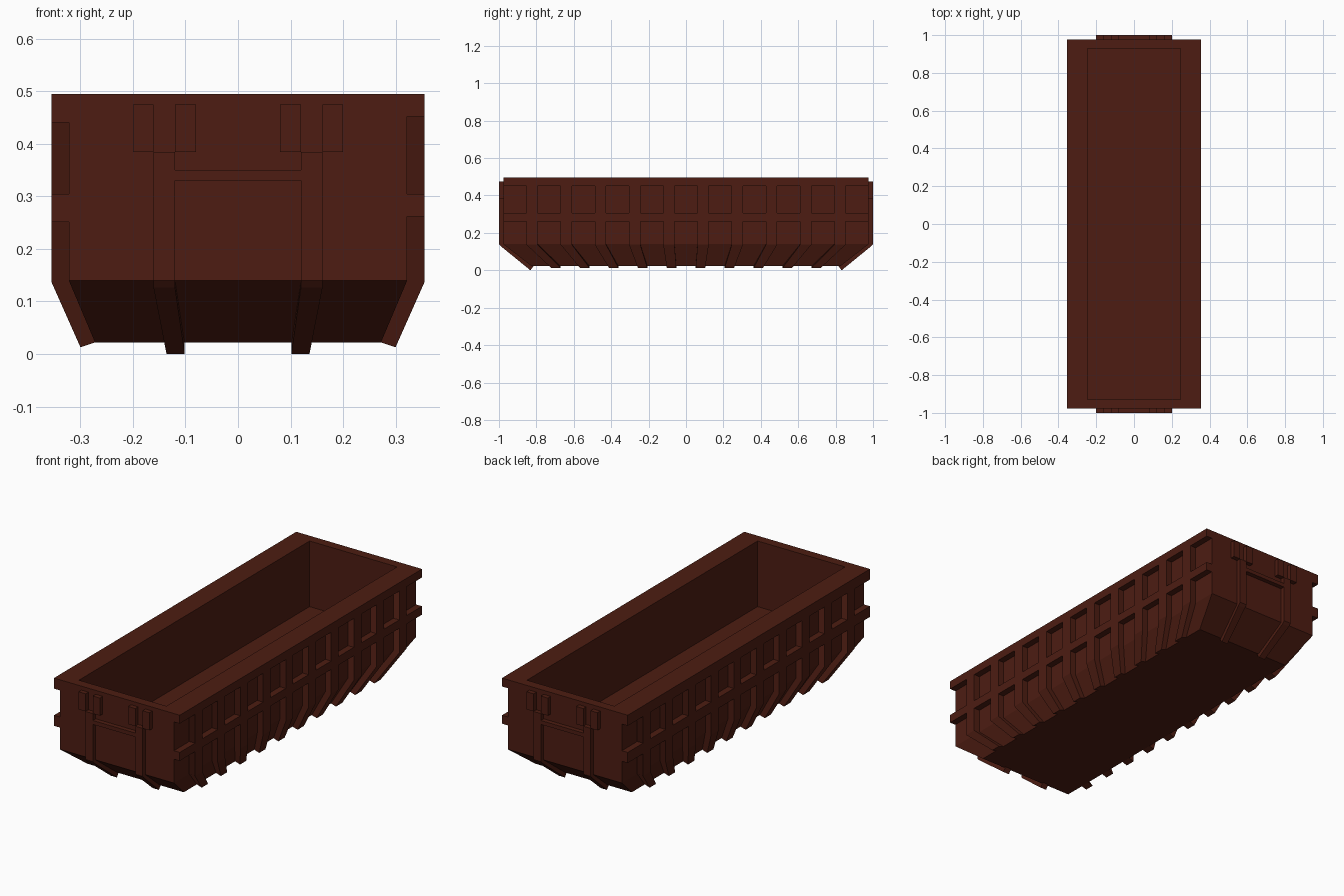
import bpy, bmesh

if "Cube" in bpy.data.objects:
    bpy.data.objects.remove(bpy.data.objects["Cube"])

paint = bpy.data.materials.new("rust_red_paint")
paint.diffuse_color = (0.075, 0.012, 0.006, 1)
paint.use_nodes = True
paint.node_tree.nodes["Principled BSDF"].inputs["Base Color"].default_value = paint.diffuse_color


def finish(bm, name):
    bmesh.ops.recalc_face_normals(bm, faces=bm.faces[:])
    mesh = bpy.data.meshes.new(name)
    bm.to_mesh(mesh)
    bm.free()
    mesh.materials.append(paint)
    obj = bpy.data.objects.new(name, mesh)
    bpy.context.collection.objects.link(obj)


def strip(bm, profile, lo, hi, side, axis):
    """Extrude an (outward, z, width scale) profile from lo to hi along a wall."""
    def point(out, z, along):
        return (side * out, along, z) if axis == 'x' else (along, side * out, z)
    a = [bm.verts.new(point(o, z, lo * s)) for o, z, s in profile]
    b = [bm.verts.new(point(o, z, hi * s)) for o, z, s in profile]
    bm.faces.new(a)
    bm.faces.new(b[::-1])
    n = len(profile)
    for i in range(n):
        j = (i + 1) % n
        bm.faces.new((a[i], b[i], b[j], a[j]))


def box_profile(o0, o1, z0, z1):
    return [(o0, z0, 1), (o1, z0, 1), (o1, z1, 1), (o0, z1, 1)]


IN_X, OUT_X, END_Y, T = 0.322, 0.355, 0.977, 0.845

# Hollow body: tapered underside, upright walls, rim and inner floor
bm = bmesh.new()
rings = []
for x, y, z in [(IN_X * T, END_Y * T, 0.022), (IN_X, END_Y, 0.14), (IN_X, END_Y, 0.495),
                (0.247, 0.93, 0.495), (0.247, 0.93, 0.16)]:
    rings.append([bm.verts.new((sx * x, sy * y, z))
                  for sx, sy in ((-1, -1), (1, -1), (1, 1), (-1, 1))])
for r, q in zip(rings, rings[1:]):
    for i in range(4):
        j = (i + 1) % 4
        bm.faces.new((r[i], r[j], q[j], q[i]))
bm.faces.new(rings[0][::-1])
bm.faces.new(rings[-1])
finish(bm, "container_body")

# Side ribs that follow the taper, plus the two long rails
rib = [(IN_X, 0.47, 1), (OUT_X, 0.47, 1), (OUT_X, 0.137, 1),
       (OUT_X * T, 0.013, T), (IN_X * T, 0.022, T), (IN_X, 0.14, 1)]
for side, label, top_z, mid_z in ((1, "right", 0.452, 0.262), (-1, "left", 0.441, 0.251)):
    bm = bmesh.new()
    for i in range(10):
        y = (i - 4.5) * 0.183
        strip(bm, rib, y - 0.03, y + 0.03, side, 'x')
    finish(bm, label + "_ribs")
    bm = bmesh.new()
    for z0, z1 in ((top_z, 0.495), (mid_z, 0.305)):
        strip(bm, box_profile(IN_X, OUT_X, z0, z1), -END_Y, END_Y, side, 'x')
    finish(bm, label + "_rails")

# End posts with skid feet, hinge blocks and crossbar
post = [(END_Y, 0.385, 1), (1, 0.385, 1), (1, 0.14, 1), (0.988, 0.127, 1),
        (0.832, 0.0, T), (END_Y * T - 0.01, 0.022, T), (END_Y, 0.14, 1)]
for side, label in ((-1, "front"), (1, "back")):
    bm = bmesh.new()
    for lo, hi in ((0.12, 0.161), (-0.161, -0.12)):
        strip(bm, post, lo, hi, side, 'y')
    finish(bm, label + "_posts")
    bm = bmesh.new()
    for lo, hi in ((0.08, 0.12), (0.161, 0.20), (-0.12, -0.08), (-0.20, -0.161)):
        strip(bm, box_profile(END_Y, 1, 0.385, 0.475), lo, hi, side, 'y')
    finish(bm, label + "_hinge_blocks")
    bm = bmesh.new()
    strip(bm, box_profile(END_Y, 1, 0.33, 0.35), -0.12, 0.12, side, 'y')
    finish(bm, label + "_crossbar")
